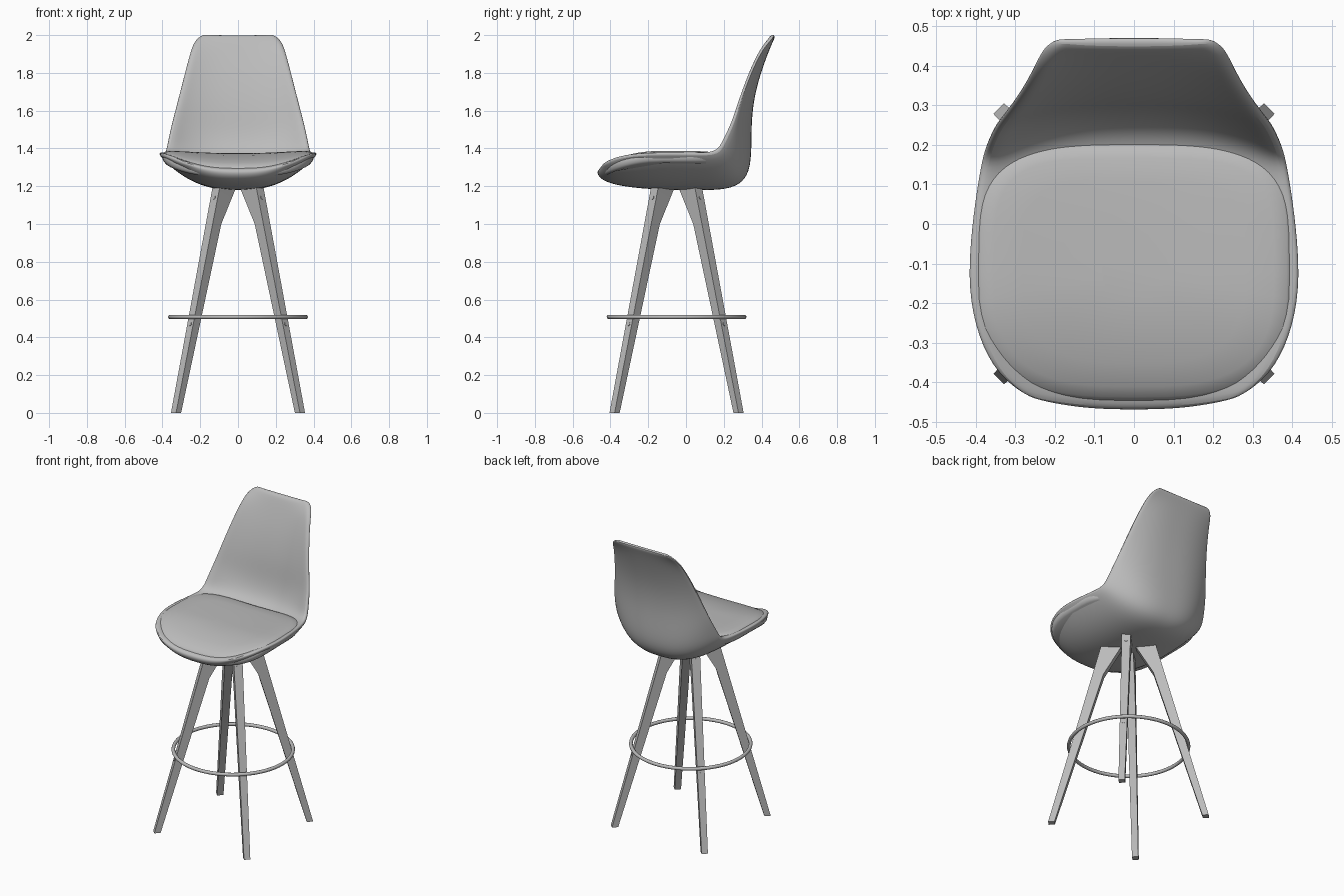
import bpy, bmesh, math
from mathutils import Matrix

cube = bpy.data.objects.get("Cube")
if cube:
    bpy.data.objects.remove(cube)

GREY = (0.5, 0.5, 0.5, 1)
mat = bpy.data.materials.new("plain grey")
mat.use_nodes = True
mat.diffuse_color = GREY
mat.node_tree.nodes["Principled BSDF"].inputs["Base Color"].default_value = GREY

CENTRE_Y = -0.05  # axis of the leg frame


def finish(bm, name, angle=40, subsurf=0):
    bmesh.ops.recalc_face_normals(bm, faces=bm.faces)
    mesh = bpy.data.meshes.new(name)
    bm.to_mesh(mesh)
    bm.free()
    mesh.materials.append(mat)
    obj = bpy.data.objects.new(name, mesh)
    bpy.context.collection.objects.link(obj)
    if subsurf:
        mod = obj.modifiers.new("smooth", 'SUBSURF')
        mod.levels = mod.render_levels = subsurf
    bpy.ops.object.select_all(action='DESELECT')
    obj.select_set(True)
    bpy.context.view_layer.objects.active = obj
    bpy.ops.object.shade_smooth_by_angle(angle=math.radians(angle))
    return obj


# Shell stations from front lip to top of back:
# outer centre y, z | rim half width, y, z | inner centre y, z
STATIONS = [
    (-.472, 1.268, .28, -.43, 1.31, -.465, 1.29),
    (-.45, 1.235, .355, -.375, 1.342, -.43, 1.30),
    (-.38, 1.207, .405, -.28, 1.365, -.36, 1.305),
    (-.25, 1.188, .43, -.16, 1.372, -.25, 1.315),
    (-.10, 1.18, .424, -.03, 1.372, -.10, 1.325),
    (.08, 1.178, .408, .09, 1.37, .06, 1.33),
    (.22, 1.182, .395, .16, 1.375, .17, 1.34),
    (.305, 1.22, .387, .19, 1.405, .23, 1.365),
    (.342, 1.30, .376, .215, 1.46, .268, 1.42),
    (.347, 1.42, .36, .25, 1.53, .292, 1.50),
    (.347, 1.55, .336, .28, 1.62, .307, 1.60),
    (.363, 1.68, .31, .315, 1.72, .33, 1.70),
    (.396, 1.80, .284, .355, 1.82, .364, 1.81),
    (.436, 1.91, .257, .405, 1.92, .406, 1.915),
    (.462, 1.97, .237, .448, 1.968, .432, 1.975),
    (.476, 2.0, .20, .472, 1.997, .446, 2.0),
]
STEPS = 7


def section(bm, centre, rim):
    """Bowl-shaped curve from rim to rim through the centre."""
    row = []
    for i in range(-STEPS, STEPS + 1):
        s = i / STEPS
        k = abs(s) ** 2.6
        row.append(bm.verts.new((rim[0] * s,
                                 centre[0] + (rim[1] - centre[0]) * k,
                                 centre[1] + (rim[2] - centre[1]) * k)))
    return row


# Seat shell: closed loops of outer and inner curve, lofted along the stations
bm = bmesh.new()
loops = []
for yc, zc, w, yr, zr, yi, zi in STATIONS:
    outer = section(bm, (yc, zc), (w, yr, zr))
    inner = section(bm, (yi, zi), (w - .022, yr - .014, zr + .012))
    loops.append(outer + inner[::-1])
n = len(loops[0])
for a, b in zip(loops, loops[1:]):
    for i in range(n):
        j = (i + 1) % n
        bm.faces.new((a[i], a[j], b[j], b[i]))
for loop in (loops[0], loops[-1]):
    for i in range(n // 2 - 1):
        bm.faces.new((loop[i], loop[i + 1], loop[n - 2 - i], loop[n - 1 - i]))
finish(bm, "seat_shell", 60, 2)


# Cushion: scaled rounded outlines with a dished, front-dropping surface
def cushion_point(angle, scale, lift):
    c, s = math.cos(angle), math.sin(angle)
    e = 2 / (4 if s > 0 else 3)
    x = .402 * math.copysign(abs(c) ** e, c) * scale
    y = -.122 + .328 * math.copysign(abs(s) ** e, s) * scale
    z = 1.352 + .022 * (x / .4) ** 2 - .06 * max(0, (-y - .13) / .32) ** 2
    return x, y, z + lift


bm = bmesh.new()
SEG = 64
rings = []
for scale, lift in ((.96, -.05), (.99, -.035), (1, -.015), (.99, 0), (.96, .01),
                    (.88, .018), (.7, .021), (.45, .022), (.2, .022)):
    rings.append([bm.verts.new(cushion_point(math.tau * i / SEG, scale, lift))
                  for i in range(SEG)])
for a, b in zip(rings, rings[1:]):
    for i in range(SEG):
        j = (i + 1) % SEG
        bm.faces.new((a[i], a[j], b[j], b[i]))
bm.faces.new(rings[0][::-1])
bm.faces.new(rings[-1])
finish(bm, "cushion", 60)

# Legs: tapered radial profile with a top gusset (radius, height, half width)
PROFILE = [(.483, 0, .019), (.165, 1.19, .027), (.04, 1.19, .024),
           (.15, 1.0, .025), (.445, 0, .019)]
CORNERS = {"front_left": -45, "back_left": 45, "back_right": 135, "front_right": 225}
for corner, degrees in CORNERS.items():
    place = (Matrix.Translation((0, CENTRE_Y, 0))
             @ Matrix.Rotation(math.radians(degrees), 4, 'Z'))
    bm = bmesh.new()
    sides = [[bm.verts.new((r, side * h, z)) for r, z, h in PROFILE] for side in (-1, 1)]
    a, b = sides
    for i in range(len(a)):
        j = (i + 1) % len(a)
        bm.faces.new((a[i], a[j], b[j], b[i]))
    for side in sides:
        bm.faces.new((side[0], side[1], side[3], side[4]))
        bm.faces.new((side[1], side[2], side[3]))
    bmesh.ops.bevel(bm, geom=[e for e in bm.edges if len(e.link_faces) == 2
                              and e.calc_face_angle() > .5],
                    offset=.003, segments=1, affect='EDGES')
    bm.transform(place)
    finish(bm, corner + "_leg", 30)

    # Bolt heads on the outer face of the leg
    bm = bmesh.new()
    for z in (1.14, .47):
        r = .483 - .318 * z / 1.19
        turn = Matrix.Translation((r, 0, z)) @ Matrix.Rotation(math.radians(75), 4, 'Y')
        bmesh.ops.create_cone(bm, cap_ends=True, segments=12, radius1=.01,
                              radius2=.01, depth=.006, matrix=turn)
    bm.transform(place)
    finish(bm, corner + "_bolts", 30)

# Foot ring
bpy.ops.mesh.primitive_torus_add(location=(0, CENTRE_Y, .508), major_radius=.359,
                                 minor_radius=.011, major_segments=64, minor_segments=12)
ring = bpy.context.object
ring.name = "foot_ring"
ring.data.materials.append(mat)
bpy.ops.object.shade_smooth_by_angle(angle=math.radians(60))
